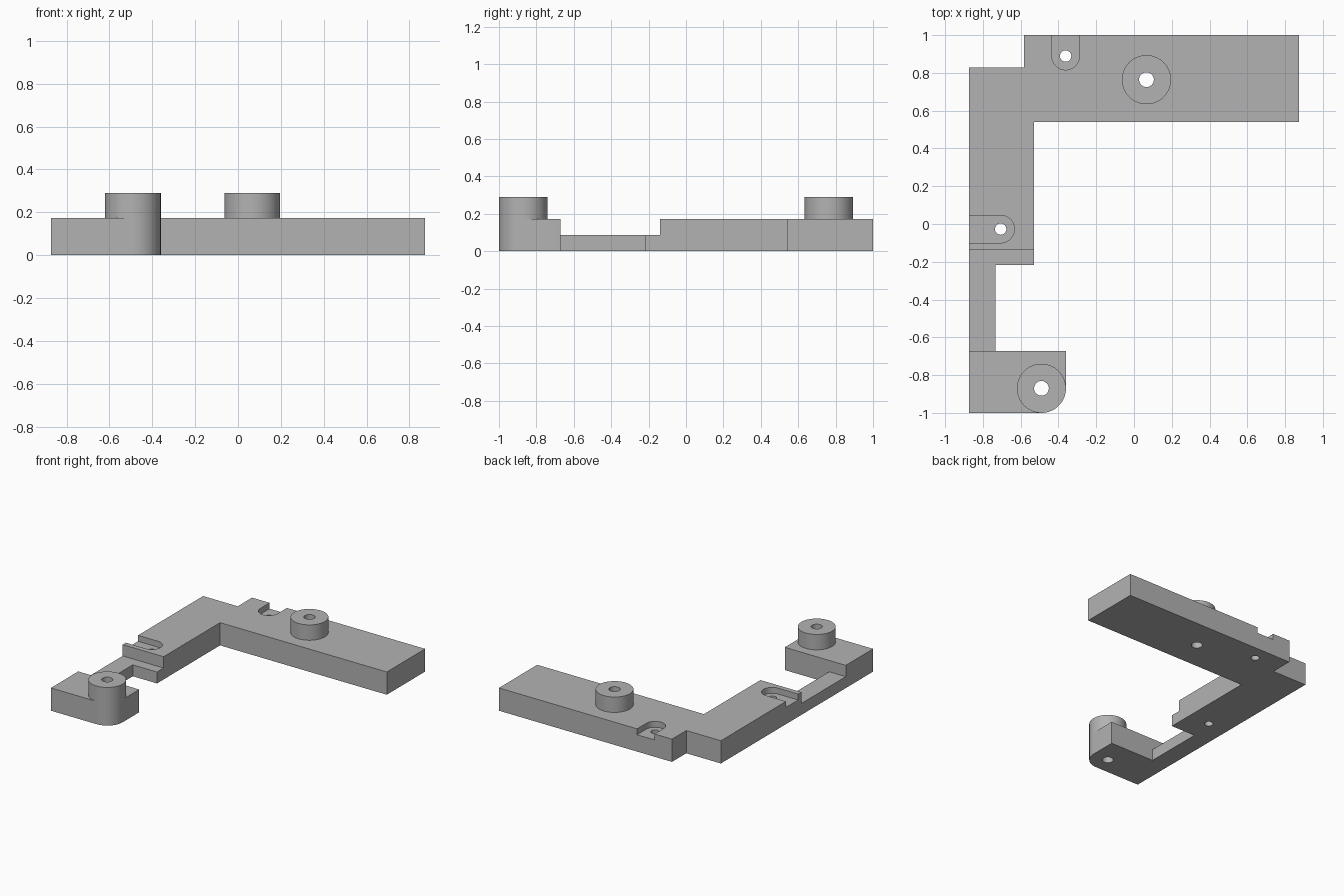
import bpy, bmesh, math

if "Cube" in bpy.data.objects:
    bpy.data.objects.remove(bpy.data.objects["Cube"], do_unlink=True)

LEFT, RIGHT = -0.873, 0.873
TOP, STEP, BOSS_TOP = 0.173, 0.087, 0.29
SLOT_FLOOR = TOP - 0.045
BOSS_R, BORE_R, SCREW_R, SLOT_R = 0.13, 0.039, 0.03, 0.073
FRONT_BOSS, REAR_BOSS = (-0.49, -0.87), (0.066, 0.764)
SIDE_SCREW, REAR_SCREW = (-0.706, -0.027), (-0.362, 0.889)

grey = bpy.data.materials.new("plain grey")
grey.use_nodes = True
grey.diffuse_color = (0.45, 0.45, 0.45, 1)
grey.node_tree.nodes["Principled BSDF"].inputs["Base Color"].default_value = grey.diffuse_color


def arc(centre, radius, start, end, count):
    angles = [math.radians(start + (end - start) * i / count) for i in range(count + 1)]
    return [(centre[0] + radius * math.cos(a), centre[1] + radius * math.sin(a)) for a in angles]


def circle(centre, radius):
    return arc(centre, radius, 0, 360, 64)[:-1]


def extrude(name, outline, low, high):
    """Solid prism over a counter-clockwise outline."""
    bm = bmesh.new()
    face = bm.faces.new([bm.verts.new((x, y, low)) for x, y in outline])
    grown = bmesh.ops.extrude_face_region(bm, geom=[face])["geom"]
    verts = [g for g in grown if isinstance(g, bmesh.types.BMVert)]
    bmesh.ops.translate(bm, verts=verts, vec=(0, 0, high - low))
    bmesh.ops.recalc_face_normals(bm, faces=bm.faces)
    mesh = bpy.data.meshes.new(name)
    bm.to_mesh(mesh)
    bm.free()
    mesh.materials.append(grey)
    obj = bpy.data.objects.new(name, mesh)
    bpy.context.collection.objects.link(obj)
    return obj


def cut(target, outline, low, high):
    """Subtract a prism from the target, then discard the cutter."""
    cutter = extrude("cutter", outline, low, high)
    cutter.hide_render = True
    mod = target.modifiers.new("cut", "BOOLEAN")
    mod.operation, mod.solver, mod.object = "DIFFERENCE", "EXACT", cutter
    bpy.context.view_layer.objects.active = target
    bpy.ops.object.modifier_apply(modifier=mod.name)
    bpy.data.objects.remove(cutter, do_unlink=True)


# Bracket plate, with its front foot rounded to follow the boss
outline = [(LEFT, -1)] + arc(FRONT_BOSS, BOSS_R, -90, 0, 16) + [
    (-0.36, -0.672), (-0.733, -0.672), (-0.733, -0.217), (-0.529, -0.217),
    (-0.529, 0.54), (RIGHT, 0.54), (RIGHT, 1), (-0.582, 1), (-0.582, 0.828), (LEFT, 0.828)]
plate = extrude("bracket_plate", outline, 0, TOP)

# Lowered bridge between the arm and the foot
cut(plate, [(-1, -0.672), (-0.4, -0.672), (-0.4, -0.138), (-1, -0.138)], STEP, 0.4)

# Screw recesses open to the edges
x, y = SIDE_SCREW
cut(plate, [(-1, y - SLOT_R)] + arc(SIDE_SCREW, SLOT_R, -90, 90, 32) + [(-1, y + SLOT_R)], SLOT_FLOOR, 0.4)
x, y = REAR_SCREW
cut(plate, arc(REAR_SCREW, SLOT_R, 180, 360, 32) + [(x + SLOT_R, 1.1), (x - SLOT_R, 1.1)], SLOT_FLOOR, 0.4)

# Through holes
for centre, radius in ((SIDE_SCREW, SCREW_R), (REAR_SCREW, SCREW_R),
                       (FRONT_BOSS, BORE_R), (REAR_BOSS, BORE_R)):
    cut(plate, circle(centre, radius), -0.1, 0.4)

# Bored bosses
parts = [plate]
for name, centre in (("front_boss", FRONT_BOSS), ("rear_boss", REAR_BOSS)):
    boss = extrude(name, circle(centre, BOSS_R), TOP, BOSS_TOP)
    cut(boss, circle(centre, BORE_R), 0, 0.4)
    parts.append(boss)

# Smooth the round walls, keep the edges crisp
bpy.ops.object.select_all(action="DESELECT")
for part in parts:
    part.select_set(True)
bpy.context.view_layer.objects.active = plate
bpy.ops.object.shade_smooth_by_angle(angle=math.radians(30))
